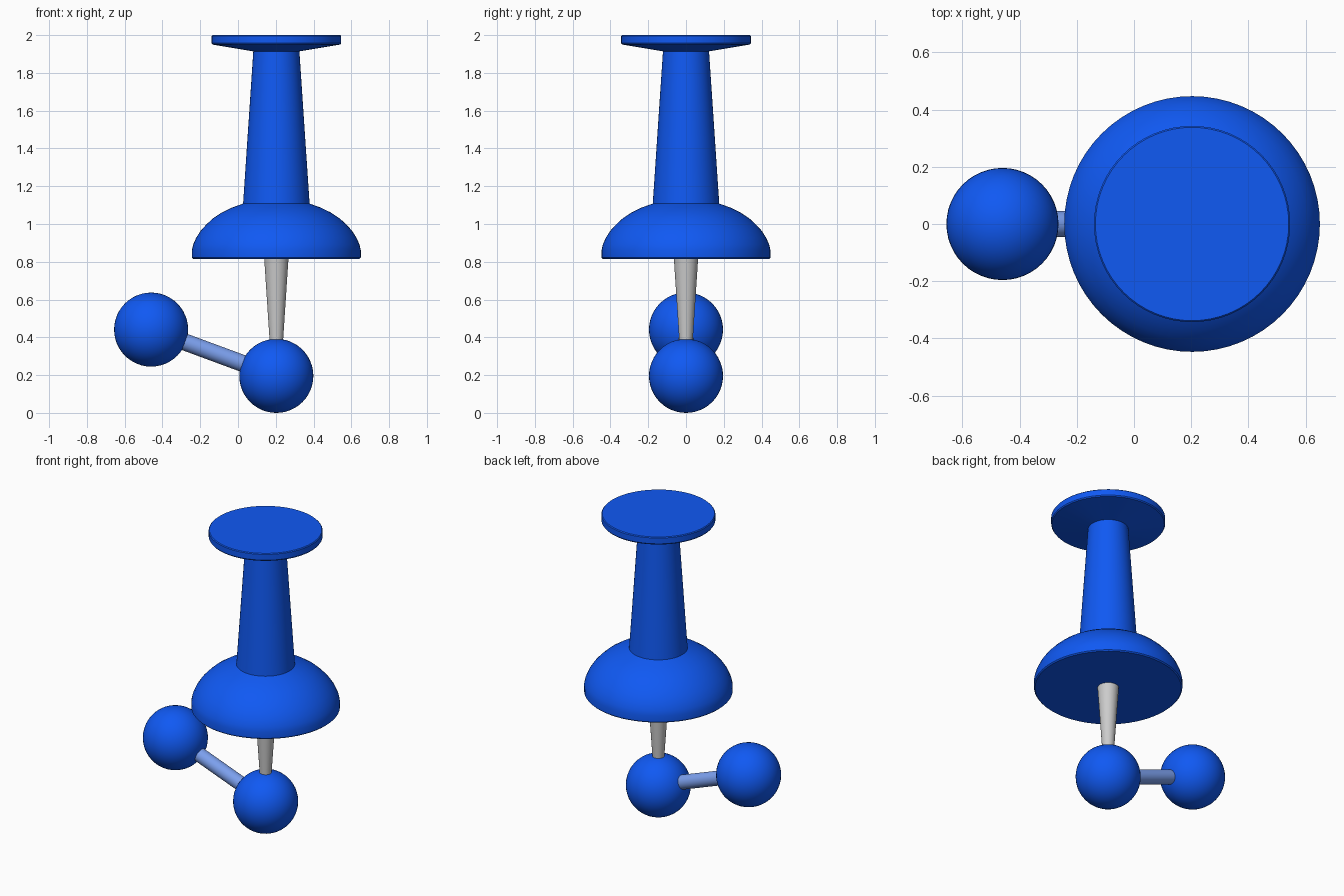
import bpy, bmesh, math
from mathutils import Vector

if "Cube" in bpy.data.objects:
    bpy.data.objects.remove(bpy.data.objects["Cube"])

PIN_X = 0.203


def material(name, rgb):
    m = bpy.data.materials.new(name)
    m.diffuse_color = (*rgb, 1)
    m.use_nodes = True
    m.node_tree.nodes["Principled BSDF"].inputs["Base Color"].default_value = m.diffuse_color
    return m


blue = material("blue", (0.005, 0.1, 0.9))
pale_blue = material("pale_blue", (0.2, 0.35, 0.85))


def finish(obj, mat=None, angle=30):
    if mat:
        obj.data.materials.append(mat)
    bpy.ops.object.select_all(action='DESELECT')
    obj.select_set(True)
    bpy.context.view_layer.objects.active = obj
    bpy.ops.object.shade_smooth_by_angle(angle=math.radians(angle))
    return obj


def lathe(name, profile, mat=None, steps=64):
    """Spin an (r, z) profile around the pin axis."""
    bm = bmesh.new()
    verts = [bm.verts.new((r, 0, z)) for r, z in profile]
    edges = [bm.edges.new(pair) for pair in zip(verts, verts[1:])]
    bmesh.ops.spin(bm, geom=verts + edges, cent=(0, 0, 0), axis=(0, 0, 1),
                   angle=math.tau, steps=steps, use_duplicate=False)
    bmesh.ops.remove_doubles(bm, verts=bm.verts, dist=1e-5)
    bmesh.ops.recalc_face_normals(bm, faces=bm.faces)
    mesh = bpy.data.meshes.new(name)
    bm.to_mesh(mesh)
    bm.free()
    obj = bpy.data.objects.new(name, mesh)
    obj.location.x = PIN_X
    bpy.context.collection.objects.link(obj)
    return finish(obj, mat)


def ball(name, centre, radius=0.196):
    bpy.ops.mesh.primitive_uv_sphere_add(segments=48, ring_count=24,
                                         radius=radius, location=centre)
    obj = bpy.context.object
    obj.name = name
    return finish(obj, blue)


def rod(name, a, b, radius, mat):
    d = b - a
    bpy.ops.mesh.primitive_cylinder_add(vertices=32, radius=radius, depth=d.length,
                                        location=(a + b) / 2,
                                        rotation=d.to_track_quat('Z', 'Y').to_euler())
    obj = bpy.context.object
    obj.name = name
    return finish(obj, mat)


# Pin handle: cap disc, tapered neck, domed collar with flat underside
lathe("pin_handle", [
    (0, 2.0), (0.338, 2.0), (0.343, 1.995), (0.343, 1.957), (0.338, 1.95),
    (0.122, 1.914), (0.176, 1.108),
    (0.235, 1.087), (0.29, 1.06), (0.335, 1.03), (0.37, 0.998),
    (0.40, 0.965), (0.424, 0.928), (0.44, 0.892), (0.447, 0.862),
    (0.447, 0.822), (0.44, 0.815), (0, 0.815)], blue)

# Metal needle running into the lower ball
lathe("pin_needle", [(0, 0.83), (0.065, 0.83), (0.025, 0.22), (0, 0.22)], steps=32)

# Two balls joined by a sloping rod
low = Vector((PIN_X, 0, 0.196))
high = Vector((-0.46, 0, 0.441))
ball("lower_ball", low)
ball("upper_ball", high)
rod("connecting_rod", low, high, 0.045, pale_blue)
